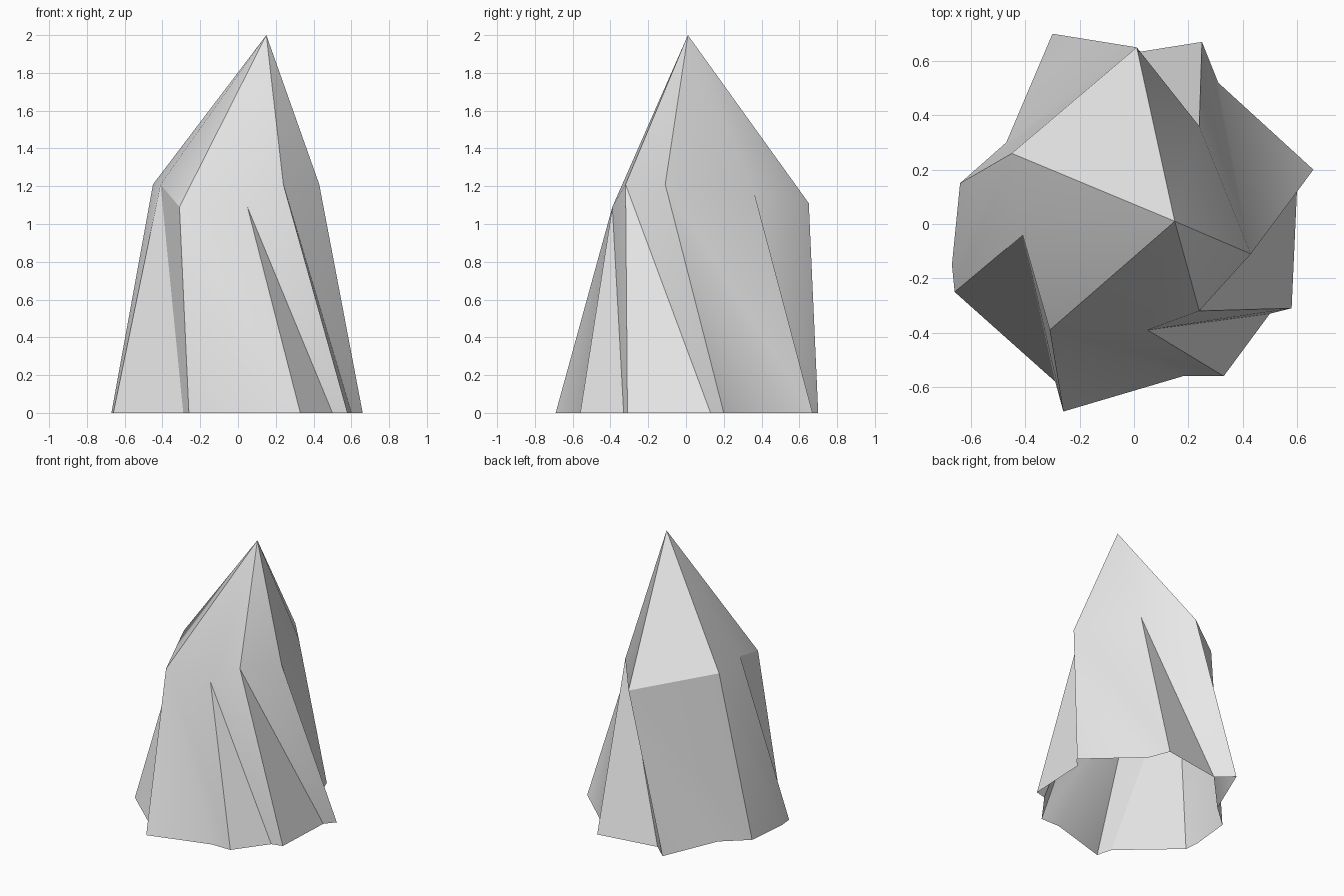
import bpy
import bmesh

# Remove the default cube if present
default_cube = bpy.data.objects.get("Cube")
if default_cube:
    bpy.data.objects.remove(default_cube, do_unlink=True)

# Stone material
stone = bpy.data.materials.new("pale_grey_stone")
stone.use_nodes = True
grey = (0.8, 0.8, 0.8, 1.0)
stone.diffuse_color = grey
stone.node_tree.nodes["Principled BSDF"].inputs["Base Color"].default_value = grey

# Each fold: shoulder point, then ridge foot and valley foot on the ground,
# listed counterclockwise from the front
APEX = (0.15, 0.01, 2.0)
FOLDS = [
    ((-0.31, -0.39, 1.09), (-0.26, -0.69), (0.18, -0.56)),
    ((0.05, -0.39, 1.09), (0.33, -0.56), (0.5, -0.33)),
    ((0.24, -0.32, 1.21), (0.58, -0.31), (0.6, 0.13)),
    ((0.43, -0.11, 1.21), (0.66, 0.2), (0.31, 0.52)),
    ((0.24, 0.36, 1.17), (0.25, 0.67), (-0.19, 0.6)),
    ((0.01, 0.65, 1.11), (-0.3, 0.7), (-0.47, 0.3)),
    ((-0.45, 0.26, 1.21), (-0.64, 0.15), (-0.67, -0.15)),
    ((-0.41, -0.04, 1.21), (-0.66, -0.25), (-0.29, -0.58)),
]


def build_folded_peak(name, apex, folds, material):
    """Open-bottomed faceted peak with a ring of pleated folds below the shoulders."""
    bm = bmesh.new()
    tip = bm.verts.new(apex)
    rings = []
    for shoulder, ridge, valley in folds:
        rings.append((bm.verts.new(shoulder),
                      bm.verts.new((*ridge, 0.0)),
                      bm.verts.new((*valley, 0.0))))

    for index, (shoulder, ridge, valley) in enumerate(rings):
        next_shoulder, next_ridge, _ = rings[(index + 1) % len(rings)]
        # Cap facet, pleat facet and the panel leading to the next fold
        bm.faces.new((tip, shoulder, next_shoulder))
        bm.faces.new((shoulder, ridge, valley))
        bm.faces.new((shoulder, valley, next_ridge, next_shoulder))

    mesh = bpy.data.meshes.new(name)
    bm.to_mesh(mesh)
    bm.free()
    mesh.materials.append(material)
    obj = bpy.data.objects.new(name, mesh)
    bpy.context.collection.objects.link(obj)
    return obj


peak = build_folded_peak("rock_spire", APEX, FOLDS, stone)

# Soft panels with crisp creases
bpy.ops.object.select_all(action="DESELECT")
peak.select_set(True)
bpy.context.view_layer.objects.active = peak
bpy.ops.object.shade_smooth_by_angle(angle=0.52)
